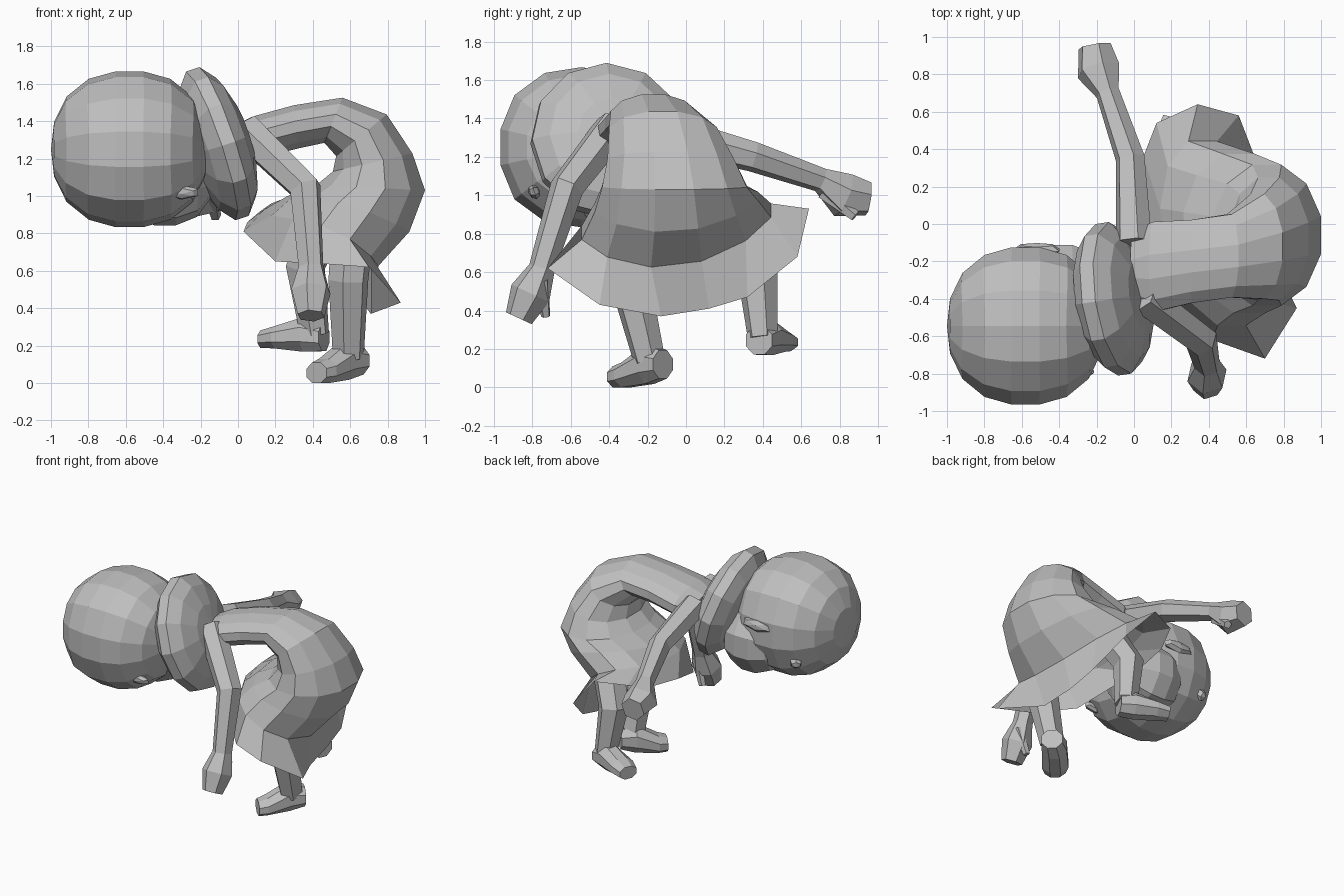
import bpy, bmesh
from math import sin, cos, pi
from mathutils import Vector, Matrix

cube = bpy.data.objects.get("Cube")
if cube:
    bpy.data.objects.remove(cube, do_unlink=True)

clay = bpy.data.materials.new("plain grey")
clay.use_nodes = True
GREY = (0.52, 0.52, 0.52, 1)
clay.diffuse_color = GREY
clay.node_tree.nodes["Principled BSDF"].inputs["Base Color"].default_value = GREY


def finish(name, bm):
    bmesh.ops.recalc_face_normals(bm, faces=bm.faces[:])
    mesh = bpy.data.meshes.new(name)
    bm.to_mesh(mesh)
    bm.free()
    mesh.materials.append(clay)
    obj = bpy.data.objects.new(name, mesh)
    bpy.context.collection.objects.link(obj)
    return obj


def ellipse(c, u, v, sides, lift=0):
    """Ring around c with half axes u and v, raised at the ends of v."""
    angles = [2 * pi * (i + 0.5) / sides for i in range(sides)]
    return [c + u * cos(a) + v * sin(a) + Vector((0, 0, lift * sin(a) ** 2)) for a in angles]


def loft(name, rings, cap_end=True):
    """Skin a list of point rings."""
    bm = bmesh.new()
    loops = [[bm.verts.new(p) for p in ring] for ring in rings]
    for a, b in zip(loops, loops[1:]):
        for i in range(len(a)):
            j = (i + 1) % len(a)
            bm.faces.new((a[i], a[j], b[j], b[i]))
    bm.faces.new(loops[0])
    if cap_end:
        bm.faces.new(loops[-1])
    return finish(name, bm)


def tube(name, points, sides=6):
    """Limb through (x, y, z, radius) points."""
    pos = [Vector(p[:3]) for p in points]
    side = (pos[-1] - pos[0]).orthogonal().normalized()
    rings = []
    for i, p in enumerate(points):
        d = (pos[min(i + 1, len(pos) - 1)] - pos[max(i - 1, 0)]).normalized()
        side = (side - d * side.dot(d)).normalized()
        rings.append(ellipse(pos[i], side * p[3], d.cross(side) * p[3], sides))
    return loft(name, rings)


def foot(name, points):
    """Shoe from heel to toe through (x, y, z, half width, half height)."""
    d = Vector(points[-1][:3]) - Vector(points[0][:3])
    across = Vector((-d.y, d.x, 0)).normalized()
    return loft(name, [ellipse(Vector(p[:3]), across * p[3], Vector((0, 0, p[4])), 8)
                       for p in points])


def ball(name, centre, size, aim, segments=14, rings=9, power=2.0):
    """Ellipsoid whose local z axis points along aim; a higher power is boxier."""
    bm = bmesh.new()
    bmesh.ops.create_uvsphere(bm, u_segments=segments, v_segments=rings, radius=1)
    for v in bm.verts:
        v.co /= sum(abs(k) ** power for k in v.co) ** (1 / power)
    turn = Vector(aim).to_track_quat('Z', 'Y').to_matrix().to_4x4()
    bm.transform(Matrix.Translation(centre) @ turn @ Matrix.Diagonal((*size, 1)))
    return finish(name, bm)


# Bent torso flowing into the skirt:
# back x, z; belly x, z; y centre; half width; sideways shear x, z; saddle lift
DRESS = [
    (-.02, 1.38, .00, 1.20, -.24, .18, 0, 0, 0),
    (.08, 1.43, .12, 1.20, -.23, .25, 0, 0, 0),
    (.30, 1.49, .32, 1.25, -.20, .23, 0, 0, 0),
    (.56, 1.53, .46, 1.28, -.17, .23, 0, 0, 0),
    (.80, 1.44, .52, 1.21, -.12, .29, 0, 0, 0),
    (.94, 1.23, .50, 1.13, -.08, .34, 0, 0, 0),
    (1.01, 1.03, .41, 1.06, -.06, .39, 0, 0, 0),
    (.92, .81, .26, .99, -.05, .44, -.03, .03, .07),
    (.74, .63, .15, .91, -.05, .51, -.08, .06, .10),
]
# Uneven flared hem, from the back round the left side
HEM = [(.68, .12, .41), (.66, .32, .47), (.56, .58, .68), (.34, .64, .93),
       (.12, .54, .92), (.05, .36, .86), (.03, .05, .81), (.20, -.38, .65),
       (.42, -.62, .64), (.70, -.72, .62), (.87, -.45, .43), (.71, -.13, .37)]
dress_rings = []
for bx, bz, fx, fz, yc, hw, sx, sz, lift in DRESS:
    back, belly = Vector((bx, yc, bz)), Vector((fx, yc, fz))
    dress_rings.append(ellipse((back + belly) / 2, (back - belly) / 2,
                               Vector((sx, hw, sz)), 12, lift))
loft("dress", dress_rings + [HEM], cap_end=False)

# Head, jaw, ears, nose and neck
ball("head", (-.58, -.545, 1.25), (.43, .42, .42), (1, 0, 0), power=2.3)
ball("jaw", (-.39, -.36, 1.10), (.26, .26, .26), (1, 0, 0), 10, 7, power=2.3)
ball("left_ear", (-.52, -.14, 1.30), (.14, .05, .04), (0, 1, .3), 6, 4)
ball("right_ear", (-.30, -.79, 1.02), (.10, .04, .03), (0, -1, -.3), 6, 4)
ball("nose", (-.78, -.23, 1.06), (.05, .05, .06), (-.5, .7, -.5), 6, 4)
tube("neck", [(.05, -.27, 1.30, .09), (-.30, -.42, 1.25, .09)])

# Thick hair mass at the back of the head
ball("hair", (-.11, -.40, 1.28), (.42, .43, .17), (1, .15, .34), 12, 7)

# Arms with mitten hands and thumbs
tube("right_arm", [(.04, -.38, 1.35, .10), (.36, -.62, 1.04, .09), (.39, -.75, .62, .07),
                   (.39, -.81, .49, .11), (.39, -.87, .36, .075)])
tube("right_thumb", [(.43, -.75, .56, .04), (.37, -.73, .37, .025)], 5)
tube("left_arm", [(0, -.10, 1.32, .10), (-.02, .35, 1.20, .08), (-.14, .70, 1.08, .065),
                  (-.19, .82, 1.00, .12), (-.21, .95, .98, .09)])
tube("left_thumb", [(-.15, .72, 1.02, .05), (-.12, .88, .89, .03)], 5)

# Legs and feet
tube("right_leg", [(.62, -.28, .90, .12), (.59, -.29, .55, .11), (.59, -.19, .14, .085)])
tube("left_leg", [(.50, .25, .90, .12), (.36, .37, .62, .11), (.41, .40, .26, .08)])
foot("right_foot", [(.65, -.12, .12, .08, .08), (.57, -.19, .12, .095, .11),
                    (.46, -.31, .065, .10, .07), (.42, -.36, .055, .08, .06)])
foot("left_foot", [(.46, .38, .245, .08, .08), (.36, .42, .26, .09, .10),
                   (.21, .48, .245, .095, .065), (.13, .52, .235, .075, .05)])
